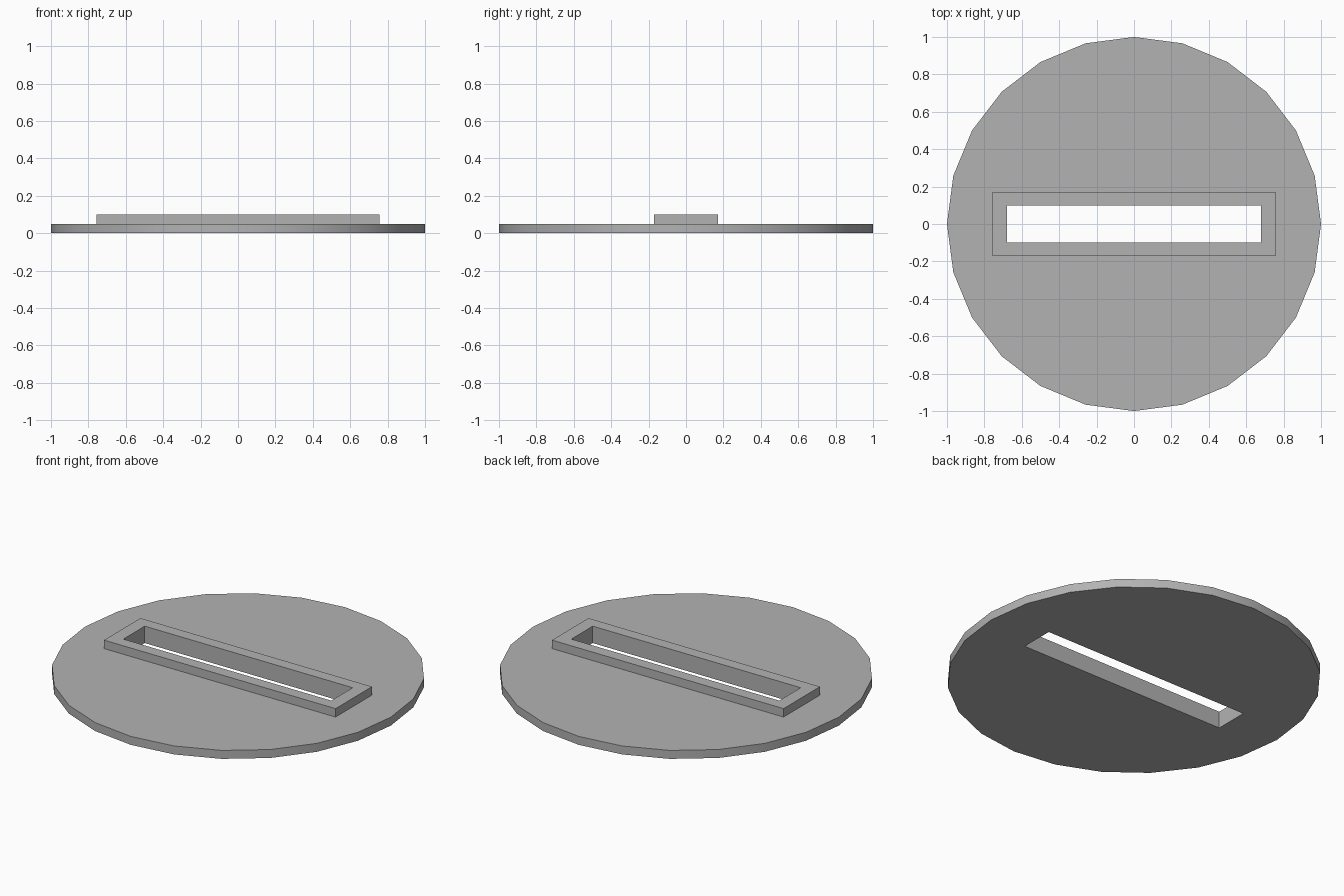
import bpy
import bmesh
from math import cos, sin, tau, radians

cube = bpy.data.objects.get("Cube")
if cube:
    bpy.data.objects.remove(cube, do_unlink=True)

# One plain grey for the whole model
GREY = (0.45, 0.45, 0.45, 1)
grey = bpy.data.materials.new("plain grey")
grey.use_nodes = True
grey.diffuse_color = GREY
grey.node_tree.nodes["Principled BSDF"].inputs["Base Color"].default_value = GREY


def rectangle(half_x, half_y):
    return [(-half_x, -half_y), (half_x, -half_y), (half_x, half_y), (-half_x, half_y)]


def circle(radius, sides):
    return [(radius * cos(tau * i / sides), radius * sin(tau * i / sides)) for i in range(sides)]


def pierced_plate(name, outline, hole, bottom, top):
    """Fill between an outline and a hole, then extrude upwards."""
    bm = bmesh.new()
    edges = []
    for loop in (outline, hole):
        verts = [bm.verts.new((x, y, bottom)) for x, y in loop]
        edges += [bm.edges.new((verts[i - 1], verts[i])) for i in range(len(verts))]
    bmesh.ops.triangle_fill(bm, edges=edges, use_beauty=True, normal=(0, 0, 1))
    raised = bmesh.ops.extrude_face_region(bm, geom=bm.faces[:], use_keep_orig=True)
    bmesh.ops.translate(bm, vec=(0, 0, top - bottom),
                        verts=[g for g in raised["geom"] if isinstance(g, bmesh.types.BMVert)])
    bmesh.ops.recalc_face_normals(bm, faces=bm.faces[:])
    mesh = bpy.data.meshes.new(name)
    bm.to_mesh(mesh)
    bm.free()
    mesh.materials.append(grey)
    obj = bpy.data.objects.new(name, mesh)
    bpy.context.collection.objects.link(obj)
    return obj


slot = rectangle(0.68, 0.10)

# Round base with a slot through it, smooth around the rim
disc = pierced_plate("base_disc", circle(1.0, 24), slot, 0, 0.05)
bpy.ops.object.select_all(action="DESELECT")
disc.select_set(True)
bpy.context.view_layer.objects.active = disc
bpy.ops.object.shade_smooth_by_angle(angle=radians(30))

# Raised rim around the slot
pierced_plate("slot_frame", rectangle(0.757, 0.17), slot, 0.05, 0.10)
